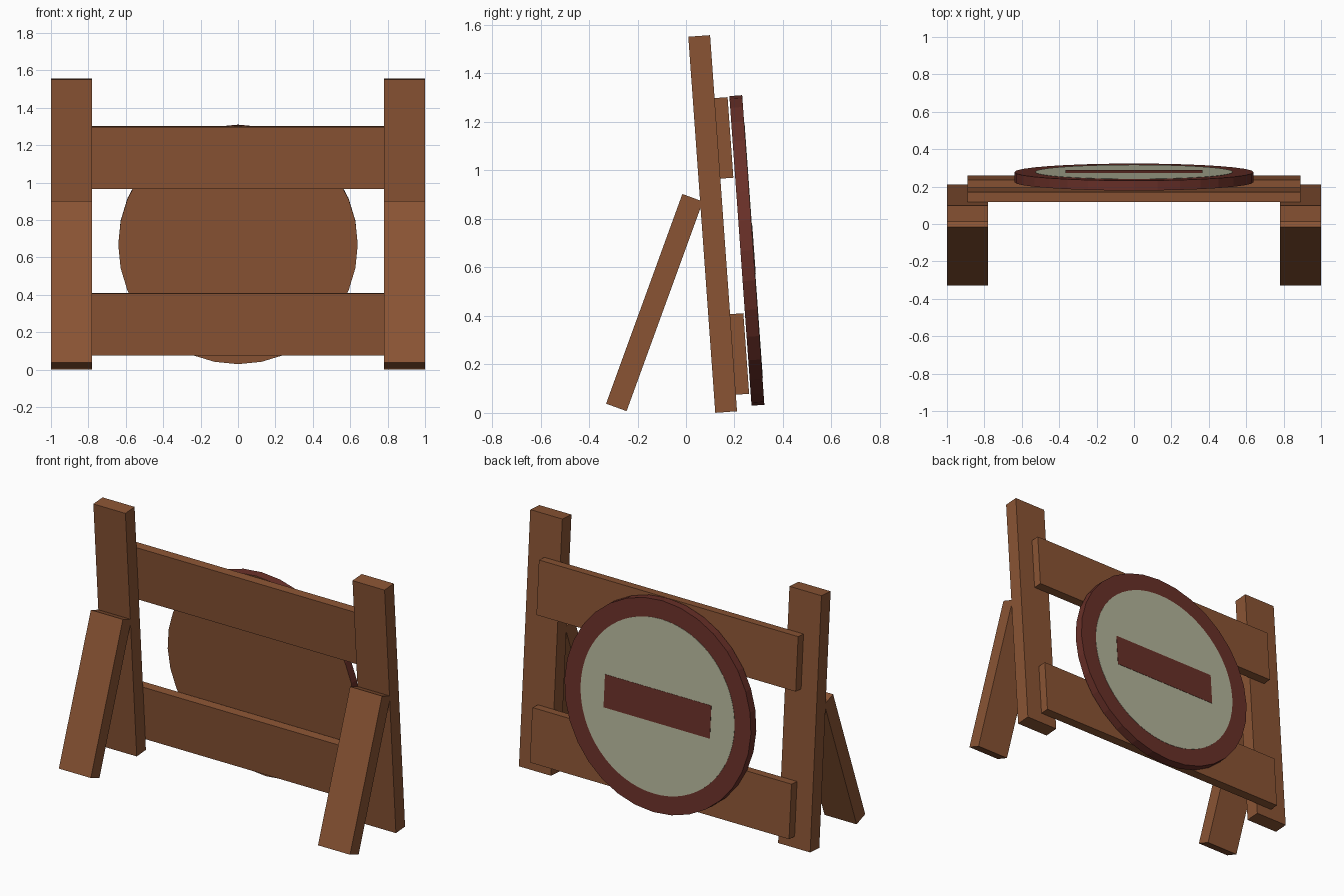
import bpy, bmesh, math
from mathutils import Matrix, Vector

if "Cube" in bpy.data.objects:
    bpy.data.objects.remove(bpy.data.objects["Cube"])

TILT = math.radians(4.1)      # lean of the main frame
LEG_TILT = math.radians(-20)  # lean of the prop legs


def material(name, rgb):
    m = bpy.data.materials.new(name)
    lin = [((c / 255 + 0.055) / 1.055) ** 2.4 for c in rgb]
    m.diffuse_color = (*lin, 1)
    m.use_nodes = True
    m.node_tree.nodes["Principled BSDF"].inputs["Base Color"].default_value = m.diffuse_color
    return m


WOOD = material("brown wood", (138, 84, 52))
RED = material("dark red", (105, 48, 40))
CREAM = material("grey cream", (180, 182, 155))


def finish(name, bm, centre, angle, mats):
    me = bpy.data.meshes.new(name)
    bm.to_mesh(me)
    bm.free()
    for m in mats:
        me.materials.append(m)
    ob = bpy.data.objects.new(name, me)
    ob.matrix_world = Matrix.Translation(centre) @ Matrix.Rotation(angle, 4, 'X')
    bpy.context.collection.objects.link(ob)
    return ob


def box(name, size, centre, angle, mat):
    bm = bmesh.new()
    bmesh.ops.create_cube(bm, size=1)
    bmesh.ops.scale(bm, vec=size, verts=bm.verts)
    return finish(name, bm, centre, angle, [mat])


def disc(name, radius, depth, sides, centre, mats):
    # flat cylinder whose axis points to the back (+y)
    bm = bmesh.new()
    bmesh.ops.create_cone(bm, cap_ends=True, segments=sides,
                          radius1=radius, radius2=radius, depth=depth)
    for f in bm.faces:
        if f.normal.z < -0.5:
            f.material_index = len(mats) - 1   # front cap
    bmesh.ops.rotate(bm, verts=bm.verts, matrix=Matrix.Rotation(-math.pi / 2, 3, 'X'))
    return finish(name, bm, centre, TILT, mats)


# Posts and prop legs, one pair per side
for side, s in (("left", -1), ("right", 1)):
    box(side + "_post", (0.22, 0.09, 1.555), (s * 0.89, 0.11, 0.779), TILT, WOOD)
    box(side + "_prop_leg", (0.22, 0.09, 0.92), (s * 0.89, -0.13, 0.455), LEG_TILT, WOOD)

# Cross rails on the back of the posts
box("upper_rail", (1.78, 0.055, 0.333), (0, 0.156, 1.134), TILT, WOOD)
box("lower_rail", (1.78, 0.055, 0.333), (0, 0.221, 0.243), TILT, WOOD)

# Round sign: red rim and back, bare wood on the front
centre = Vector((0, 0.251, 0.67))
normal = Matrix.Rotation(TILT, 3, 'X') @ Vector((0, 1, 0))
disc("sign_disc", 0.64, 0.053, 32, centre, [RED, WOOD])

# Painted field and bar on the sign, as thin plates
disc("sign_field", 0.528, 0.002, 64, centre + normal * 0.0272, [CREAM])
box("sign_bar", (0.73, 0.002, 0.2), centre + normal * 0.0288, TILT, RED)
